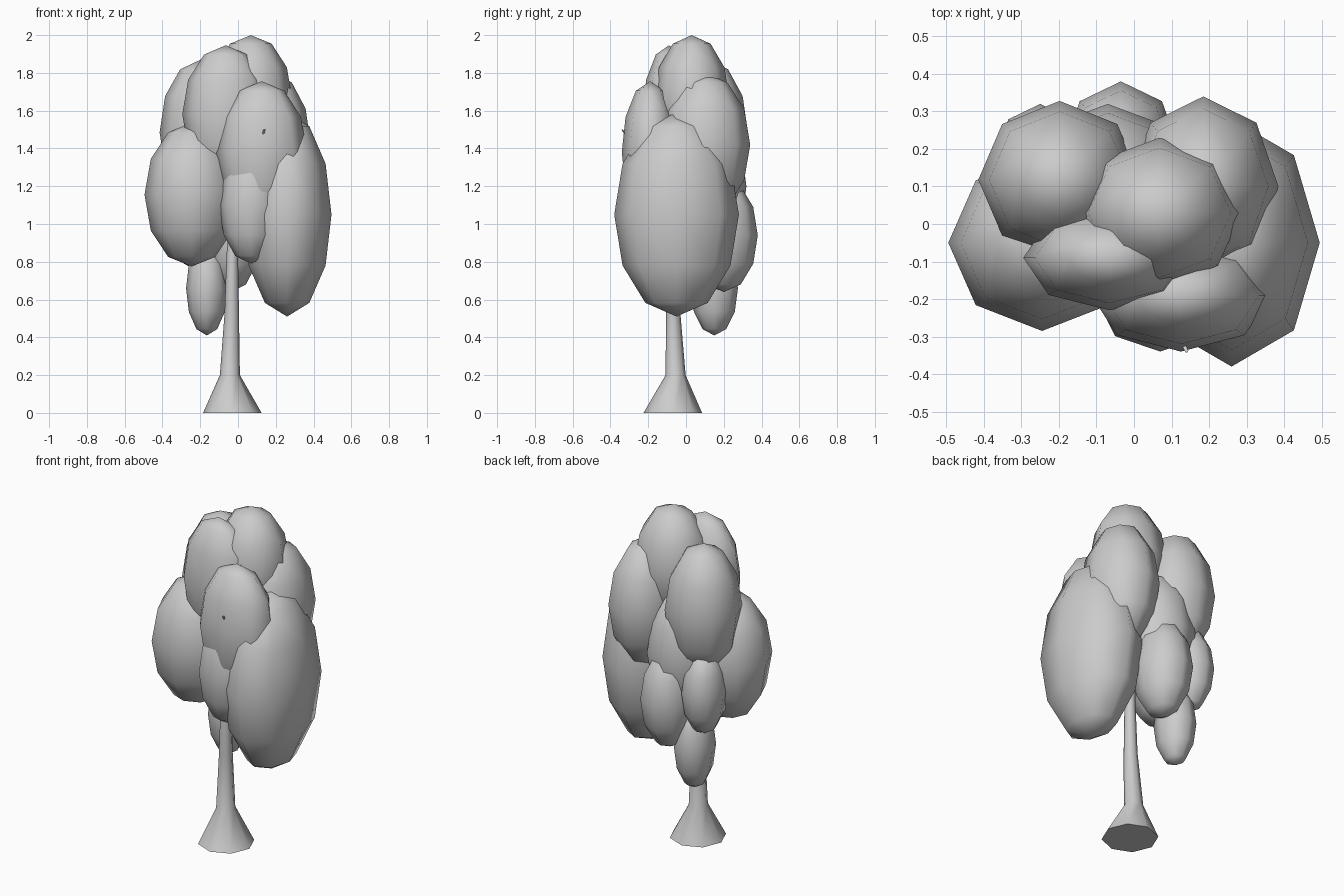
import bpy, bmesh, math
from mathutils import Vector

if "Cube" in bpy.data.objects:
    bpy.data.objects.remove(bpy.data.objects["Cube"])

grey = bpy.data.materials.new("plain grey")
grey.diffuse_color = (0.6, 0.6, 0.6, 1)
grey.use_nodes = True
grey.node_tree.nodes["Principled BSDF"].inputs["Base Color"].default_value = grey.diffuse_color


def finish(name, bm, sharp_angle):
    """Turn a bmesh into a smooth-shaded grey object."""
    mesh = bpy.data.meshes.new(name)
    bmesh.ops.recalc_face_normals(bm, faces=bm.faces[:])
    bm.to_mesh(mesh)
    bm.free()
    mesh.materials.append(grey)
    obj = bpy.data.objects.new(name, mesh)
    bpy.context.collection.objects.link(obj)
    bpy.ops.object.select_all(action='DESELECT')
    obj.select_set(True)
    bpy.context.view_layer.objects.active = obj
    bpy.ops.object.shade_smooth_by_angle(angle=math.radians(sharp_angle))
    return obj


def leaf_clump(name, center, radii):
    """Low-poly ellipsoid of foliage."""
    bm = bmesh.new()
    bmesh.ops.create_uvsphere(bm, u_segments=8, v_segments=6, radius=1)
    for v in bm.verts:
        v.co = Vector(center) + Vector(a * r for a, r in zip(v.co, radii))
    finish(name, bm, 180)


def limb(name, stations, sides=8):
    """Loft rings of given centre and radius into a capped limb."""
    bm = bmesh.new()
    rings = []
    for x, y, z, r in stations:
        rings.append([bm.verts.new((x + r * math.cos(math.tau * i / sides),
                                    y + r * math.sin(math.tau * i / sides), z))
                      for i in range(sides)])
    for a, b in zip(rings, rings[1:]):
        for i in range(sides):
            j = (i + 1) % sides
            bm.faces.new((a[i], a[j], b[j], b[i]))
    bm.faces.new(rings[0][::-1])
    bm.faces.new(rings[-1])
    finish(name, bm, 60)


# Trunk with flared foot
limb("trunk", [(-0.03, -0.07, 0.0, 0.155), (-0.043, -0.055, 0.2, 0.053),
               (-0.033, -0.068, 0.53, 0.038), (-0.03, -0.07, 0.85, 0.03),
               (0.0, -0.03, 1.2, 0.025)])

# Thin branch whose tip just breaks through the front foliage
limb("branch", [(-0.02, -0.05, 1.0, 0.025), (0.08, -0.2, 1.3, 0.018),
                (0.14, -0.338, 1.5, 0.005)], 6)

# Foliage: centre, radii
clumps = {
    "leaves_lower_right": ((0.26, -0.05, 1.05), (0.235, 0.33, 0.54)),
    "leaves_lower_left": ((-0.245, -0.05, 1.155), (0.25, 0.235, 0.38)),
    "leaves_front": ((0.125, -0.19, 1.38), (0.24, 0.15, 0.376)),
    "leaves_front_low": ((0.07, -0.2, 1.1), (0.17, 0.14, 0.31)),
    "leaves_top": ((0.068, 0.03, 1.66), (0.22, 0.2, 0.34)),
    "leaves_top_left": ((-0.065, -0.09, 1.58), (0.23, 0.14, 0.366)),
    "leaves_upper_back_left": ((-0.198, 0.118, 1.485), (0.217, 0.21, 0.385)),
    "leaves_upper_back_right": ((0.185, 0.1, 1.42), (0.2, 0.24, 0.38)),
    "leaves_back_middle": ((-0.07, 0.14, 1.2), (0.2, 0.18, 0.36)),
    "leaves_back_low": ((-0.035, 0.2, 0.94), (0.155, 0.18, 0.3)),
    "leaves_back_left_low": ((-0.25, 0.18, 1.02), (0.12, 0.14, 0.25)),
    "leaves_hanging": ((-0.165, 0.15, 0.66), (0.11, 0.125, 0.25)),
}
for name, (center, radii) in clumps.items():
    leaf_clump(name, center, radii)
